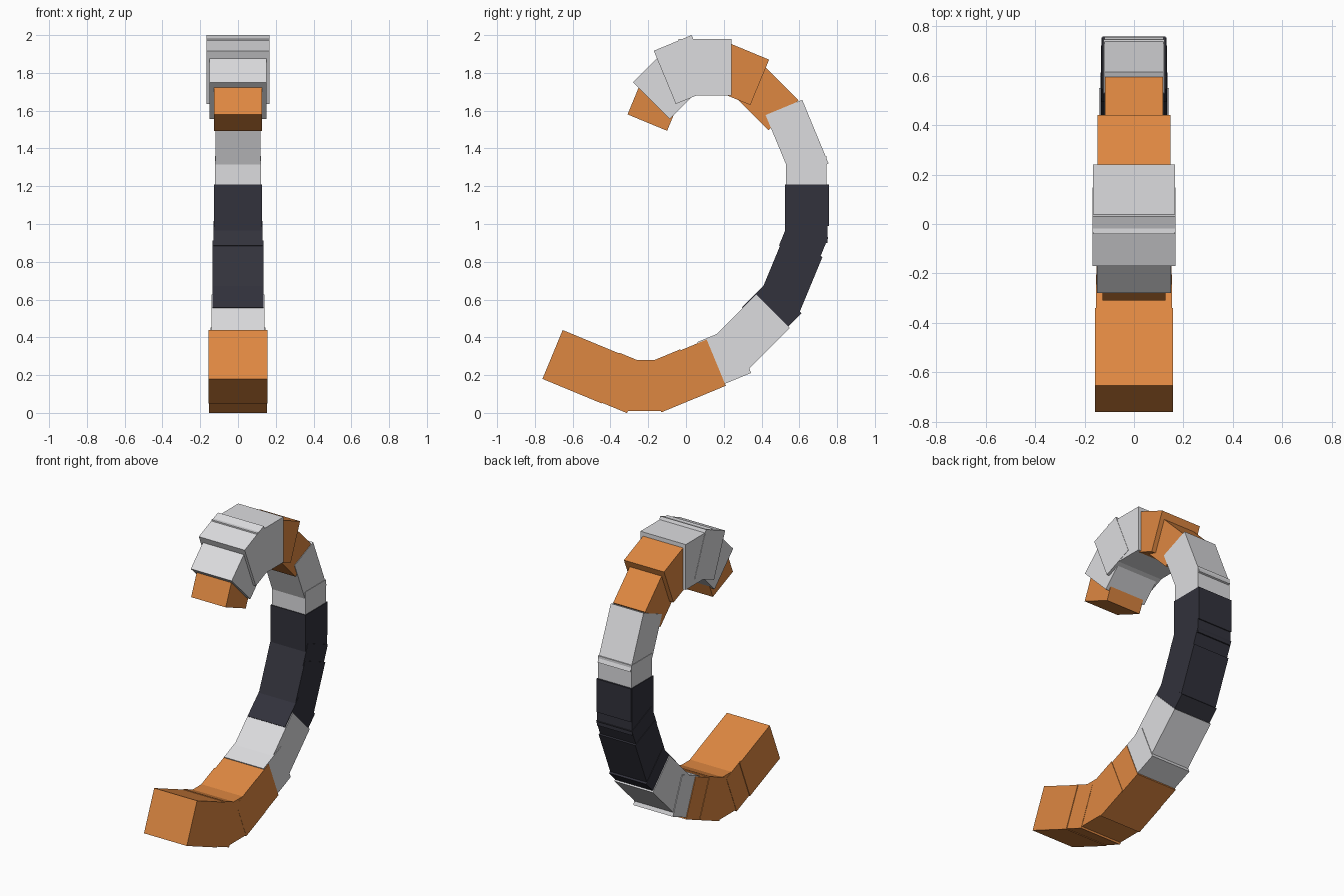
import bpy
from math import sin, cos, radians

cube = bpy.data.objects.get("Cube")
if cube:
    bpy.data.objects.remove(cube)


def material(name, rgb):
    mat = bpy.data.materials.new(name)
    mat.use_nodes = True
    mat.diffuse_color = (*rgb, 1)
    mat.node_tree.nodes["Principled BSDF"].inputs["Base Color"].default_value = (*rgb, 1)
    return mat


orange = material("orange", (0.73, 0.245, 0.053))
light = material("light_grey", (0.72, 0.72, 0.74))
dark = material("dark_slate", (0.032, 0.032, 0.045))


def block(name, mat, outer, angle, length, depth, half_width):
    """Box that runs from an outer corner (y, z) at an angle; depth goes to the inner side."""
    a = radians(angle)
    along = (cos(a), sin(a))
    inward = (-sin(a), cos(a))
    profile = [(outer[0] + along[0] * s + inward[0] * t,
                outer[1] + along[1] * s + inward[1] * t)
               for s, t in ((0, 0), (length, 0), (length, depth), (0, depth))]
    verts = [(x, y, z) for x in (-half_width, half_width) for y, z in profile]
    faces = [(3, 2, 1, 0), (4, 5, 6, 7)]
    faces += [(i, (i + 1) % 4, (i + 1) % 4 + 4, i + 4) for i in range(4)]
    mesh = bpy.data.meshes.new(name)
    mesh.from_pydata(verts, [], faces)
    mesh.materials.append(mat)
    obj = bpy.data.objects.new(name, mesh)
    bpy.context.collection.objects.link(obj)


# Orange foot, from its front tip to the rising rear end
block("foot_tip", orange, (-0.76, 0.18), -22.5, 0.34, 0.28, 0.157)
block("foot_front", orange, (-0.46, 0.06), -22.5, 0.16, 0.28, 0.153)
block("foot_bottom", orange, (-0.31, 0.01), 0, 0.18, 0.27, 0.151)
block("foot_rear", orange, (-0.13, 0.003), 22.5, 0.22, 0.27, 0.152)
block("foot_end", orange, (0.05, 0.077), 22.5, 0.174, 0.265, 0.149)

# Light lower bend
block("lower_bend", light, (0.16, 0.135), 22.5, 0.2, 0.26, 0.145)
block("lower_arm", light, (0.33, 0.23), 45, 0.31, 0.25, 0.141)

# Dark middle
block("middle_low", dark, (0.47, 0.385), 45, 0.2, 0.245, 0.136)
block("middle_slope", dark, (0.60, 0.53), 67.5, 0.32, 0.23, 0.134)
block("middle_joint", dark, (0.70, 0.80), 67.5, 0.14, 0.225, 0.131)
block("middle_core", dark, (0.75, 0.90), 90, 0.31, 0.225, 0.128)
block("middle_top", dark, (0.757, 0.99), 90, 0.22, 0.225, 0.127)

# Light upper arm
block("upper_joint", light, (0.745, 1.20), 90, 0.16, 0.215, 0.123)
block("upper_arm", light, (0.755, 1.32), 112.5, 0.365, 0.21, 0.12)

# Orange neck
block("neck_low", orange, (0.595, 1.655), 135, 0.27, 0.225, 0.117)
block("neck_high", orange, (0.44, 1.87), 157.5, 0.23, 0.26, 0.147)

# Light head and orange end
block("head_top", light, (0.24, 1.98), 180, 0.28, 0.3, 0.166)
block("head_front", light, (0.03, 2.0), 202.5, 0.217, 0.305, 0.168)
block("head_lower", light, (-0.12, 1.91), 225, 0.226, 0.275, 0.15)
block("head_end", orange, (-0.233, 1.765), 247.5, 0.2, 0.227, 0.127)
